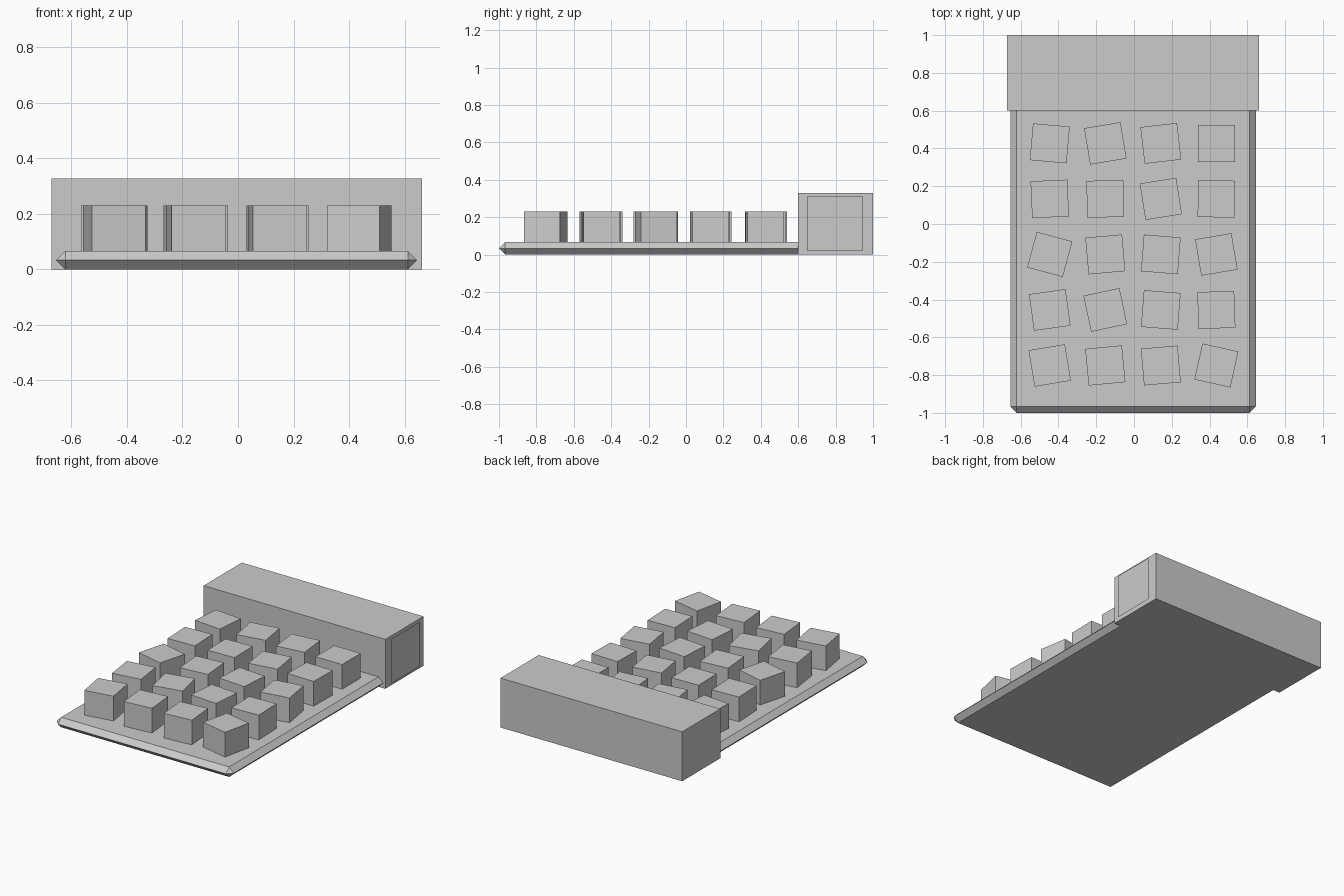
import bpy, bmesh
from math import radians
from mathutils import Matrix, Vector

if "Cube" in bpy.data.objects:
    bpy.data.objects.remove(bpy.data.objects["Cube"])


def box(name, lo, hi, chamfer=0.0, turn=0.0):
    """Box between two corners, optionally chamfered and turned about z."""
    lo, hi = Vector(lo), Vector(hi)
    size = hi - lo
    bm = bmesh.new()
    bmesh.ops.create_cube(bm, size=1, matrix=Matrix.Diagonal((*size, 1)))
    if chamfer:
        bmesh.ops.bevel(bm, geom=bm.edges[:], offset=chamfer, segments=1,
                        affect='EDGES', profile=0.5)
        bmesh.ops.remove_doubles(bm, verts=bm.verts[:], dist=0.001)
    mesh = bpy.data.meshes.new(name)
    bm.to_mesh(mesh)
    bm.free()
    obj = bpy.data.objects.new(name, mesh)
    obj.location = (lo + hi) / 2
    obj.rotation_euler.z = radians(turn)
    bpy.context.collection.objects.link(obj)
    return obj


CX = -0.005  # centre line of the body

# Thin plate whose edges are chamfered to a point
box("base_plate", (CX - 0.65, -1, 0), (CX + 0.65, 0.7, 0.066), chamfer=0.033)

# Tall block across the back
box("rear_housing", (CX - 0.667, 0.6, 0), (CX + 0.667, 1, 0.328))

# Thin sheet just off the right end of the housing
bpy.ops.mesh.primitive_plane_add(size=0.294, location=(0.672, 0.796, 0.167),
                                 rotation=(0, radians(90), 0))
bpy.context.object.name = "side_panel"

# Loosely turned key cubes, rows from back to front
TURNS = [
    (-5, 9.5, 6.5, 0),
    (2.5, 1.5, 9, -1),
    (-15, 5, -4.5, 9.5),
    (8, 12, -4.5, 2),
    (9.5, 5.5, 5, -12.5),
]
STEP, HALF = 0.294, 0.0975
for r, row in enumerate(TURNS):
    for c, turn in enumerate(row):
        x = CX + (c - 1.5) * STEP
        y = 0.427 - r * STEP
        box(f"key_{r + 1}_{c + 1}", (x - HALF, y - HALF, 0.035),
            (x + HALF, y + HALF, 0.23), turn=turn)
